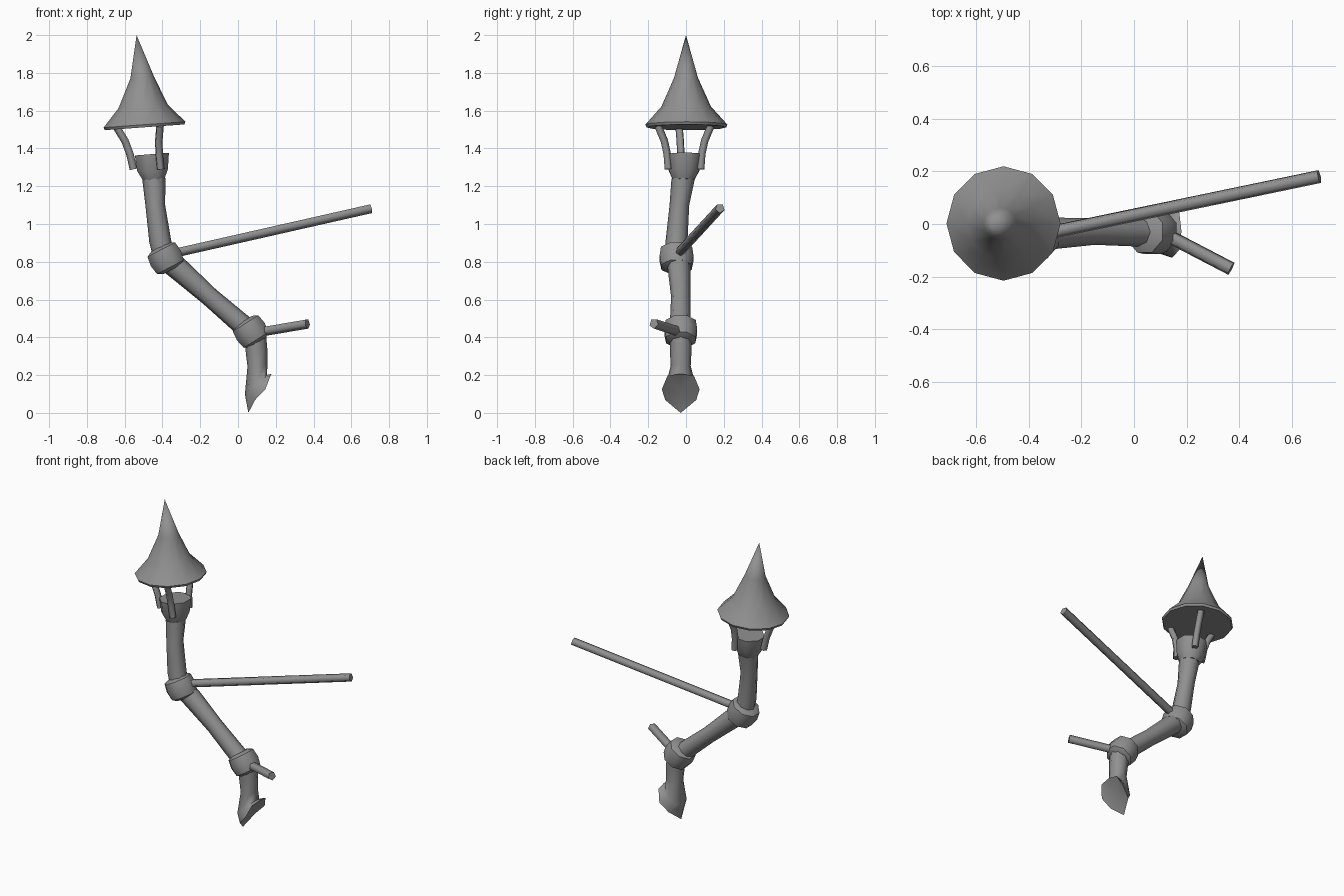
import bpy, bmesh, math
from mathutils import Vector

if "Cube" in bpy.data.objects:
    bpy.data.objects.remove(bpy.data.objects["Cube"])

# Dark grey for every part
grey = bpy.data.materials.new("dark_grey")
grey.diffuse_color = (0.28, 0.28, 0.28, 1)
grey.use_nodes = True
grey.node_tree.nodes["Principled BSDF"].inputs["Base Color"].default_value = grey.diffuse_color


def loft(name, rings, sides=8, phase=0.0, angle=60):
    """Skin a list of rings: (centre, radius, normal) or a plain list of points.
    A radius of 0 makes a point."""
    bm = bmesh.new()
    loops = []
    for ring in rings:
        if isinstance(ring, list):
            loops.append([bm.verts.new(p) for p in ring])
            continue
        c, radius, n = Vector(ring[0]), ring[1], Vector(ring[2]).normalized()
        if radius == 0:
            loops.append([bm.verts.new(c)])
            continue
        v = Vector((0, 1, 0))
        v = (v - n * v.dot(n)).normalized()
        u = v.cross(n)
        angles = [phase + 2 * math.pi * i / sides for i in range(sides)]
        loops.append([bm.verts.new(c + radius * (u * math.cos(a) + v * math.sin(a)))
                      for a in angles])
    for a, b in zip(loops, loops[1:]):
        for i in range(sides):
            j = (i + 1) % sides
            quad = [a[i % len(a)], a[j % len(a)], b[j % len(b)], b[i % len(b)]]
            bm.faces.new(list(dict.fromkeys(quad)))
    for end in (loops[0], loops[-1]):
        if len(end) > 2:
            bm.faces.new(end)
    bmesh.ops.recalc_face_normals(bm, faces=bm.faces)
    mesh = bpy.data.meshes.new(name)
    bm.to_mesh(mesh)
    bm.free()
    mesh.materials.append(grey)
    ob = bpy.data.objects.new(name, mesh)
    bpy.context.collection.objects.link(ob)
    bpy.ops.object.select_all(action='DESELECT')
    ob.select_set(True)
    bpy.context.view_layer.objects.active = ob
    bpy.ops.object.shade_smooth_by_angle(angle=math.radians(angle))
    return ob


def rod(name, start, end, radius):
    d = Vector(end) - Vector(start)
    return loft(name, [(start, radius, d), (end, radius, d)], sides=5, angle=75)


# Pointed roof, leaning slightly to the left
up = (-0.072, 0, 1)
loft("roof", [((-0.494, 0.002, 1.512), 0.211, up), ((-0.495, 0.002, 1.526), 0.217, up),
              ((-0.502, 0.001, 1.622), 0.131, up), ((-0.507, 0, 1.775), 0.063, up),
              ((-0.537, 0, 2.0), 0, up)], sides=12, angle=50)

# Three curved struts between cup and roof
for k, deg in enumerate((190, -62, 62)):
    a = math.radians(deg)
    out = Vector((math.cos(a), math.sin(a), 0))
    path = [(1.29, 0.098), (1.37, 0.105), (1.44, 0.122), (1.52, 0.16)]
    pts = [Vector((-0.462 - 0.14 * (z - 1.33), -0.008, z)) + out * r for z, r in path]
    rings = []
    for i, p in enumerate(pts):
        rings.append((p, 0.021, pts[min(i + 1, 3)] - pts[max(i - 1, 0)]))
    loft(f"roof_strut_{k + 1}", rings, sides=5, phase=a, angle=75)

# Upper pipe with flared cup
lean = (-0.08, 0, 1)
loft("upper_pipe", [((-0.39, -0.05, 0.82), 0.058, lean), ((-0.412, -0.05, 0.91), 0.058, lean),
                    ((-0.438, -0.035, 1.1), 0.052, lean), ((-0.445, -0.015, 1.24), 0.062, lean)])
loft("chimney_cup", [((-0.446, -0.013, 1.235), 0.062, lean), ((-0.452, -0.01, 1.285), 0.088, lean),
                     ((-0.456, -0.006, 1.37), 0.098, lean)], phase=math.pi / 8)

# Middle slanted pipe
slant = (0.76, 0, -0.65)
loft("middle_pipe", [((-0.38, -0.042, 0.815), 0.062, slant), ((-0.31, -0.036, 0.757), 0.06, slant),
                     ((-0.15, -0.028, 0.615), 0.051, slant), ((0.03, -0.03, 0.46), 0.056, slant),
                     ((0.07, -0.03, 0.425), 0.056, slant)])


# Elbow collars: short barrels across each bend
def collar(name, centre, axis, radius, half):
    c, n = Vector(centre), Vector(axis).normalized()
    loft(name, [(c + n * t * half, radius * r, n)
                for t, r in ((-1.3, 0.6), (-1, 0.96), (0, 1.04), (1, 0.93), (1.3, 0.6))],
         phase=math.pi / 8, angle=48)


collar("upper_collar", (-0.382, -0.05, 0.818), (0.46, 0, -0.88), 0.093, 0.052)
collar("lower_collar", (0.068, -0.028, 0.43), (0.52, 0, -0.82), 0.09, 0.052)

# Lower pipe ending in a flared, slanted mouth with a pointed lower lip
down = (0.03, 0, -1)
half_lip = [(0.055, 0, 0.0), (0.09, 0.082, 0.068), (0.145, 0.1, 0.125), (0.172, 0.07, 0.197),
            (0.18, 0, 0.207)]
lip = [(x, y - 0.028, z) for x, y, z in half_lip]
lip += [(x, -y - 0.028, z) for x, y, z in half_lip[3:0:-1]]
loft("lower_pipe", [((0.09, -0.028, 0.42), 0.058, down), ((0.097, -0.028, 0.34), 0.058, down),
                    ((0.103, -0.028, 0.25), 0.053, (0.1, 0, -1)),
                    ((0.095, -0.028, 0.15), 0.078, (0.66, 0, -0.75)),
                    lip, ((0.103, -0.028, 0.117), 0, down)], angle=55)

# Side rods
rod("long_rod", (-0.38, -0.045, 0.838), (0.703, 0.18, 1.083), 0.026)
rod("short_rod", (0.08, -0.02, 0.424), (0.368, -0.17, 0.473), 0.027)
